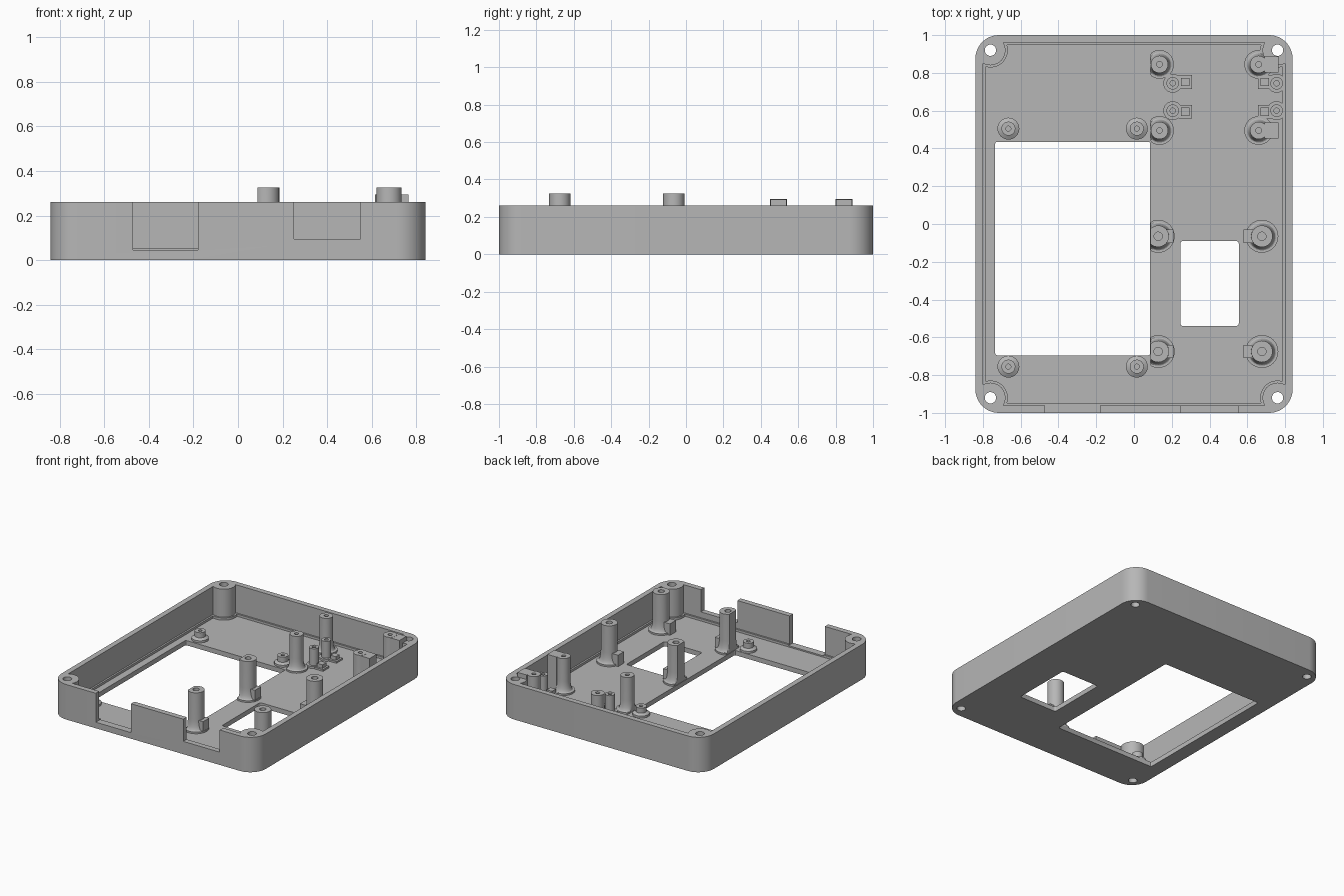
import bpy, bmesh
from math import sin, cos, radians, pi

if "Cube" in bpy.data.objects:
    bpy.data.objects.remove(bpy.data.objects["Cube"])

GREY = (0.47, 0.47, 0.47, 1)
mat = bpy.data.materials.new("grey plastic")
mat.use_nodes = True
mat.diffuse_color = GREY
mat.node_tree.nodes["Principled BSDF"].inputs["Base Color"].default_value = GREY

HALF_X, HALF_Y, RIM, FLOOR = 0.84, 1.0, 0.26, 0.035
SCREW_X, SCREW_Y = 0.76, 0.92
FLAT_X = 0.088  # posts beside the large window are trimmed here


def finish(bm, name):
    bmesh.ops.recalc_face_normals(bm, faces=bm.faces)
    mesh = bpy.data.meshes.new(name)
    bm.to_mesh(mesh)
    bm.free()
    mesh.materials.append(mat)
    obj = bpy.data.objects.new(name, mesh)
    bpy.context.collection.objects.link(obj)
    return obj


def activate(obj):
    bpy.ops.object.select_all(action='DESELECT')
    obj.select_set(True)
    bpy.context.view_layer.objects.active = obj


def smooth(obj):
    activate(obj)
    bpy.ops.object.shade_smooth_by_angle(angle=radians(30))


def prism(name, outline, z0, z1):
    bm = bmesh.new()
    base = bm.faces.new([bm.verts.new((x, y, z0)) for x, y in outline])
    top = bmesh.ops.extrude_face_region(bm, geom=[base])["geom"]
    for v in top:
        if isinstance(v, bmesh.types.BMVert):
            v.co.z = z1
    return finish(bm, name)


def rounded(x0, x1, y0, y1, r, steps=8):
    corners = [(x1 - r, y1 - r), (x0 + r, y1 - r), (x0 + r, y0 + r), (x1 - r, y0 + r)]
    return [(cx + r * cos(pi / 2 * (q + i / steps)), cy + r * sin(pi / 2 * (q + i / steps)))
            for q, (cx, cy) in enumerate(corners) for i in range(steps + 1)]


def box(name, x0, x1, y0, y1, z0, z1):
    return prism(name, [(x0, y0), (x1, y0), (x1, y1), (x0, y1)], z0, z1)


def circle(x, y, r, n=32):
    return [(x + r * cos(2 * pi * i / n), y + r * sin(2 * pi * i / n)) for i in range(n)]


def cavity_outline(wall, boss_r):
    # inner wall with a concave arc round each corner screw boss
    ax = HALF_X - wall - SCREW_X
    ay = HALF_Y - wall - SCREW_Y
    start = -(boss_r ** 2 - ax ** 2) ** 0.5
    quarter = [(SCREW_X + ax, SCREW_Y + start)]
    for deg in range(-75, -200, -15):
        quarter.append((SCREW_X + boss_r * cos(radians(deg)),
                        SCREW_Y + boss_r * sin(radians(deg))))
    quarter.append((SCREW_X - (boss_r ** 2 - ay ** 2) ** 0.5, SCREW_Y + ay))
    left = [(-x, y) for x, y in reversed(quarter)]
    return quarter + left + [(-x, -y) for x, y in quarter] + [(-x, -y) for x, y in left]


def cut(target, cutter):
    cutter.hide_render = True
    activate(target)
    mod = target.modifiers.new("cut", 'BOOLEAN')
    mod.operation = 'DIFFERENCE'
    mod.solver = 'EXACT'
    mod.object = cutter
    bpy.ops.object.modifier_apply(modifier=mod.name)
    bpy.data.objects.remove(cutter)


def lathe(name, x, y, profile, flat=False, n=32):
    # revolve (radius, height) pairs; optionally trim the window side flat
    bm = bmesh.new()
    rings = []
    for r, z in profile:
        rings.append([bm.verts.new((px, py, z)) for px, py in circle(x, y, r, n)])
    for a, b in zip(rings, rings[1:]):
        for i in range(n):
            j = (i + 1) % n
            bm.faces.new((a[i], a[j], b[j], b[i]))
    bm.faces.new(rings[0])
    bm.faces.new(rings[-1])
    if flat:
        for v in bm.verts:
            v.co.x = max(v.co.x, FLAT_X)
    obj = finish(bm, name)
    smooth(obj)
    return obj


def flared_post(name, x, y, r, top, hole, flat):
    # thin foot disc, concave flare, shaft and blind screw hole
    foot = FLOOR + 0.012
    profile = [(r + 0.03, FLOOR - 0.01), (r + 0.03, foot), (r + 0.018, foot)]
    for i in range(1, 7):
        t = i / 6 * pi / 2
        profile.append((r + 0.018 * (1 - sin(t)), foot + 0.08 * (1 - cos(t))))
    profile += [(r, top), (hole, top), (hole, top - 0.12)]
    return lathe(name, x, y, profile, flat)


# tray: outer block, stepped cavity, windows, front notches, screw holes
tray = prism("tray", rounded(-HALF_X, HALF_X, -HALF_Y, HALF_Y, 0.125, 12), 0, RIM)
cut(tray, prism("cavity", cavity_outline(0.04, 0.08), 0.052, 0.4))
cut(tray, prism("floor_recess", cavity_outline(0.053, 0.092), FLOOR, 0.3))
cut(tray, prism("large_window", rounded(-0.735, 0.085, -0.695, 0.435, 0.01, 3), -0.1, 0.1))
cut(tray, prism("small_window", rounded(0.245, 0.555, -0.54, -0.09, 0.015, 4), -0.1, 0.1))
cut(tray, box("wide_notch", -0.47, -0.18, -1.1, -0.945, 0.045, 0.4))
cut(tray, box("shallow_notch", 0.25, 0.55, -1.1, -0.945, 0.095, 0.4))
for sx in (-1, 1):
    for sy in (-1, 1):
        cut(tray, prism("screw_hole", circle(sx * SCREW_X, sy * SCREW_Y, 0.03), -0.1, 0.4))
smooth(tray)

# four tall posts, each with a small rib at its foot
for y in (-0.065, -0.675):
    flared_post("tall_post_inner", 0.128, y, 0.057, 0.325, 0.022, True)
    box("rib_inner", 0.17, 0.21, y - 0.035, y + 0.035, FLOOR - 0.01, 0.12)
    flared_post("tall_post_outer", 0.677, y, 0.057, 0.325, 0.022, False)
    box("rib_outer", 0.58, 0.63, y - 0.035, y + 0.035, FLOOR - 0.01, 0.12)

# medium posts, the outer ones braced by a block towards the wall
for y in (0.495, 0.845):
    flared_post("medium_post_inner", 0.135, y, 0.046, 0.295, 0.015, True)
    flared_post("medium_post_outer", 0.66, y, 0.046, 0.295, 0.015, False)
    box("brace", 0.69, 0.765, y - 0.042, y + 0.042, FLOOR - 0.01, 0.294)

# button guides: slim round pins with square pads beside them
for y, pad_y in ((0.6, 0.595), (0.745, 0.752)):
    for x, pad_x in ((0.205, 0.272), (0.755, 0.692)):
        lathe("guide_pin", x, y, [(0.05, FLOOR - 0.01), (0.05, 0.05), (0.033, 0.05),
                                  (0.033, 0.175), (0.014, 0.175), (0.014, 0.1)], n=24)
        box("pad_foot", pad_x - 0.036, pad_x + 0.036, pad_y - 0.036, pad_y + 0.036,
            FLOOR - 0.01, 0.048)
        box("square_pad", pad_x - 0.022, pad_x + 0.022, pad_y - 0.022, pad_y + 0.022,
            FLOOR - 0.01, 0.075)

# low bosses around the large window
for x in (-0.665, 0.015):
    for y in (0.505, -0.755):
        lathe("window_boss", x, y, [(0.058, FLOOR - 0.01), (0.058, 0.05), (0.037, 0.062),
                                    (0.037, 0.1), (0.013, 0.1), (0.013, 0.05)], n=24)
